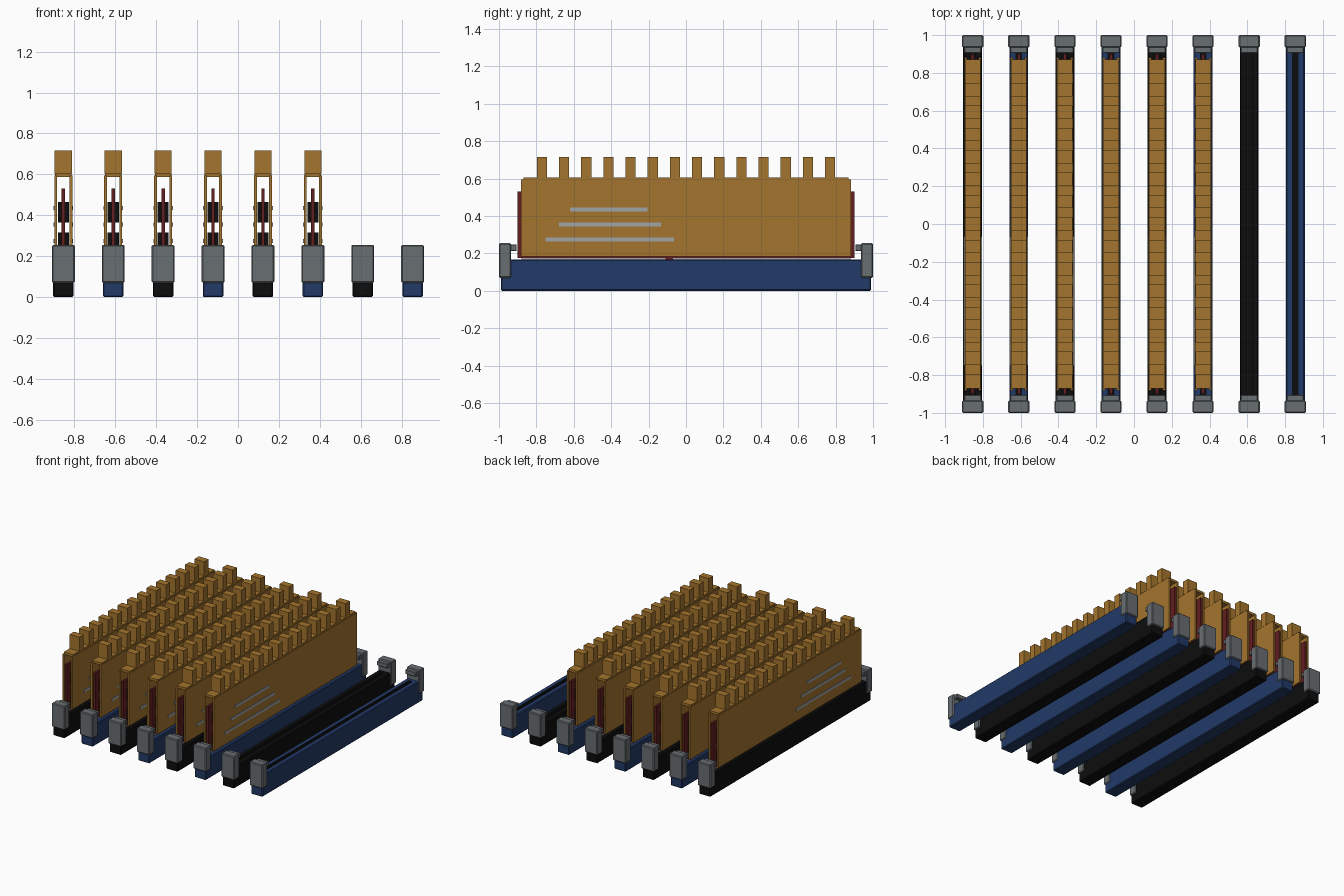
import bpy
import bmesh
from mathutils import Matrix, Vector

cube = bpy.data.objects.get("Cube")
if cube:
    bpy.data.objects.remove(cube, do_unlink=True)


def material(name, rgb):
    m = bpy.data.materials.new(name)
    m.use_nodes = True
    m.diffuse_color = (*rgb, 1)
    m.node_tree.nodes["Principled BSDF"].inputs["Base Color"].default_value = (*rgb, 1)
    return m


GOLD = material("gold", (0.37, 0.178, 0.026))
BLUE = material("blue_plastic", (0.016, 0.042, 0.138))
BLACK = material("black_plastic", (0.004, 0.004, 0.004))
GREY = material("grey_latch", (0.141, 0.156, 0.168))
RED = material("red_board", (0.13, 0.013, 0.015))
SILVER = material("silver", (0.36, 0.38, 0.40))


def add_box(bm, x, y, z, bevel=0):
    """Box from (low, high) ranges, optionally with chamfered edges."""
    size = Vector((x[1] - x[0], y[1] - y[0], z[1] - z[0]))
    mid = Vector((sum(x), sum(y), sum(z))) / 2
    part = bmesh.new()
    bmesh.ops.create_cube(part, size=1,
                          matrix=Matrix.Translation(mid) @ Matrix.Diagonal((*size, 1)))
    if bevel:
        bmesh.ops.bevel(part, geom=part.edges[:], offset=bevel, segments=1, affect="EDGES")
    temp = bpy.data.meshes.new("temp")
    part.to_mesh(temp)
    part.free()
    bm.from_mesh(temp)
    bpy.data.meshes.remove(temp)


def make_mesh(name, bm, *mats):
    mesh = bpy.data.meshes.new(name)
    bm.to_mesh(mesh)
    bm.free()
    for m in mats:
        mesh.materials.append(m)
    return mesh


def boxes(name, mat, ranges, bevel=0):
    bm = bmesh.new()
    for r in ranges:
        add_box(bm, *r, bevel)
    return make_mesh(name, bm, mat)


def span(centre, half):
    return (centre - half, centre + half)


def socket(name, mat):
    """Long socket with a dark groove sunk into the top face."""
    bm = bmesh.new()
    add_box(bm, span(0, 0.05), span(0, 0.99), (0, 0.168), 0.006)
    bm.faces.ensure_lookup_table()
    top = max(bm.faces, key=lambda f: f.calc_center_median().z)
    bmesh.ops.inset_individual(bm, faces=[top], thickness=0.01)
    for v in top.verts:
        v.co.x = 0.015 if v.co.x > 0 else -0.015
        v.co.y = 0.91 if v.co.y > 0 else -0.91
    floor = bmesh.ops.extrude_discrete_faces(bm, faces=[top])["faces"][0]
    bmesh.ops.translate(bm, verts=floor.verts[:], vec=(0, 0, -0.1))
    floor.material_index = 1
    for e in floor.edges:
        for f in e.link_faces:
            f.material_index = 1
    return make_mesh(name, bm, mat, BLACK)


# Sockets and end latches
sockets = [socket("black_socket", BLACK), socket("blue_socket", BLUE)]
latch_bm = bmesh.new()
add_box(latch_bm, span(0, 0.056), (-1, -0.935), (0.07, 0.255), 0.006)
add_box(latch_bm, span(0, 0.046), (-0.94, -0.905), (0.213, 0.248), 0.004)
latch = make_mesh("latch", latch_bm, GREY)

# Heat spreader: two side plates, a cap and a row of fins
fins = [(span(0, 0.042), span(-0.77 + i * 1.54 / 13, 0.027), (0.605, 0.716)) for i in range(14)]
plates = [(span(s * 0.037, 0.007), span(0, 0.882), (0.185, 0.595)) for s in (-1, 1)]
cap = (span(0, 0.041), span(0, 0.87), (0.588, 0.607))
spreader = boxes("heat_spreader", GOLD, plates + [cap] + fins)

# Circuit board with contacts and chips
board = boxes("circuit_board", RED, [(span(0, 0.008), span(0, 0.9), (0.176, 0.53)),
                                     (span(0, 0.008), span(0, 0.88), (0.1, 0.18))])
contacts = boxes("contacts", SILVER,
                 [(span(0, 0.0095), y, (0.11, 0.175)) for y in ((-0.88, -0.11), (-0.07, 0.88))])
chips = boxes("chips", BLACK,
              [(span(s * 0.017, 0.01), span(-0.77 + i * 0.22, 0.085), span(z, 0.05))
               for s in (-1, 1) for z in (0.265, 0.415) for i in range(8)])

# Raised stripes on both side plates
stripes = boxes("side_stripes", SILVER,
                [(span(s * 0.045, 0.003), y, span(z, 0.01)) for s in (-1, 1)
                 for y, z in (((-0.62, -0.205), 0.435), ((-0.68, -0.135), 0.355),
                              ((-0.75, -0.065), 0.275))])


def place(mesh, name, x, turn=0):
    ob = bpy.data.objects.new(name, mesh)
    ob.location.x = x
    ob.rotation_euler.z = turn
    bpy.context.collection.objects.link(ob)


# Eight sockets, six of them filled
for i in range(8):
    x = (i - 3.5) * 0.244
    place(sockets[i % 2], f"socket_{i + 1}", x)
    place(latch, f"front_latch_{i + 1}", x)
    place(latch, f"back_latch_{i + 1}", x, 3.14159265)
    if i < 6:
        for part in (spreader, board, contacts, chips, stripes):
            place(part, f"{part.name}_{i + 1}", x)
